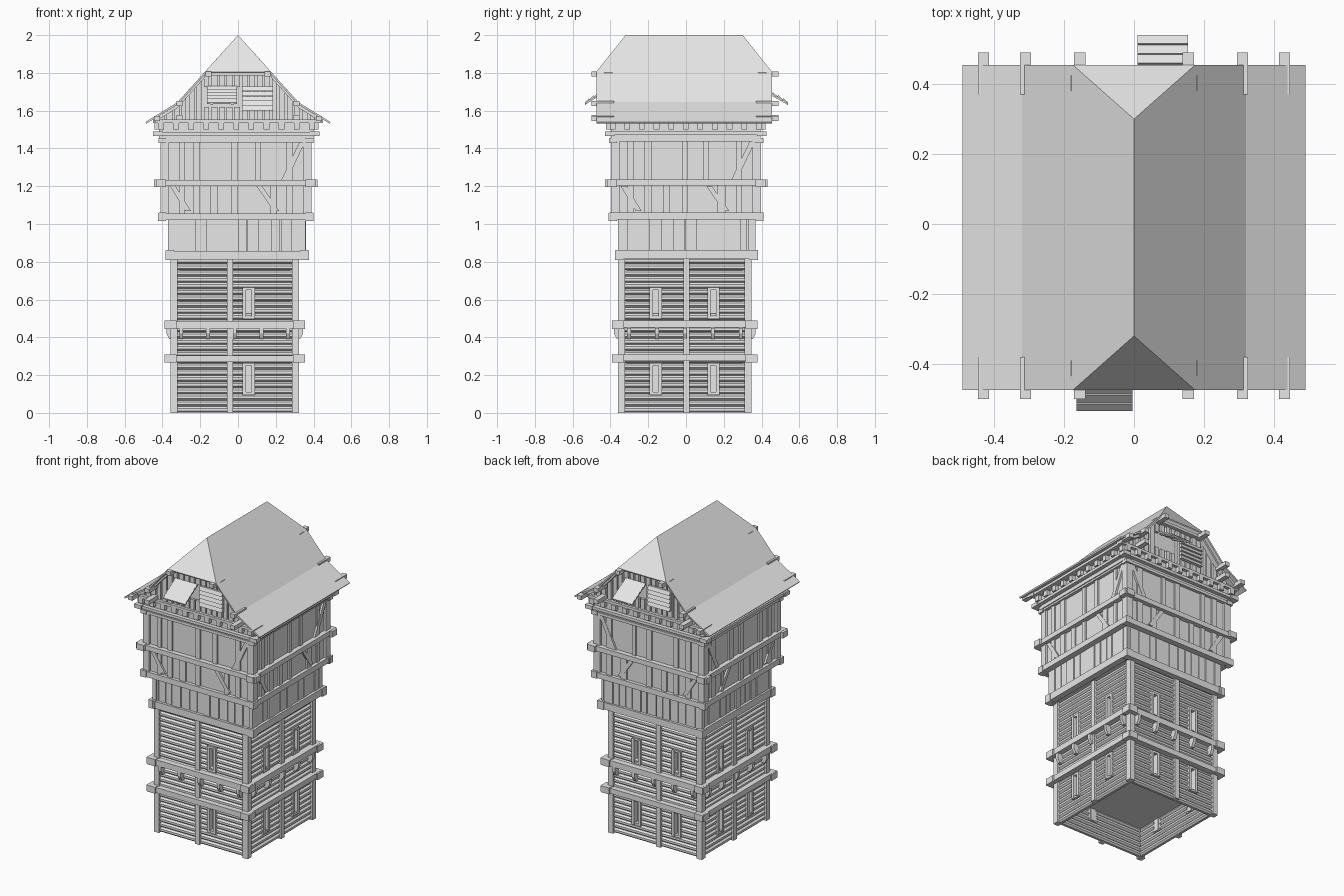
import bpy, bmesh, math, random

if "Cube" in bpy.data.objects:
    bpy.data.objects.remove(bpy.data.objects["Cube"])

random.seed(4)
grey = bpy.data.materials.new("weathered grey")
grey.diffuse_color = (0.8, 0.8, 0.8, 1)
grey.use_nodes = True
grey.node_tree.nodes["Principled BSDF"].inputs["Base Color"].default_value = grey.diffuse_color
SIDES = ("front", "right", "back", "left")
meshes = {}


def part(name):
    return meshes.setdefault(name, bmesh.new())


def prism(bm, a, b):
    """Solid between two matching loops."""
    va, vb = [bm.verts.new(p) for p in a], [bm.verts.new(p) for p in b]
    bm.faces.new(va)
    bm.faces.new(vb[::-1])
    n = len(va)
    for i in range(n):
        bm.faces.new((va[i], vb[i], vb[(i + 1) % n], va[(i + 1) % n]))


def place(rect, side, u, d, z):
    """u runs along a wall, d is the distance outward from it."""
    x0, x1, y0, y1 = rect
    return {"front": (u, y0 - d, z), "back": (u, y1 + d, z),
            "right": (x1 + d, u, z), "left": (x0 - d, u, z)}[side]


def panel(name, rect, side, pts, d0, d1):
    prism(part(name), [place(rect, side, u, d0, z) for u, z in pts],
          [place(rect, side, u, d1, z) for u, z in pts])


def block(name, rect, side, u0, u1, z0, z1, d0, d1):
    panel(name, rect, side, [(u0, z0), (u1, z0), (u1, z1), (u0, z1)], d0, d1)


def sweep(name, rect, side, profile, u0, u1):
    prism(part(name), [place(rect, side, u0, d, z) for d, z in profile],
          [place(rect, side, u1, d, z) for d, z in profile])


def span(rect, side):
    return rect[:2] if side in ("front", "back") else rect[2:]


def core(name, rect, z0, z1, inset):
    block(name, rect, "front", rect[0] + inset, rect[1] - inset, z0, z1,
          -inset, inset - (rect[3] - rect[2]))


def ring(name, rect, z0, z1, out, ext):
    """Four crossing beams with projecting ends."""
    for s in SIDES:
        a, b = span(rect, s)
        lift = 0.004 if s in ("left", "right") else 0
        block(name, rect, s, a - ext, b + ext, z0 + lift, z1 + lift, -0.03, out)
        for e in (a - ext, b + ext - 0.03):
            block(name, rect, s, e, e + 0.03, z0 - 0.003, z1 + 0.003, -0.03, out + 0.005)


# Lower log storeys: corner posts, middle posts, logs and slit windows
body = (-0.355, 0.32, -0.357, 0.345)
windows = {"front": [0.057], "right": [-0.16, 0.145],
           "back": [-0.17, 0.12], "left": [-0.16, 0.145]}
core("inner_core", body, 0.18, 0.84, 0.045)
for s in SIDES:
    a, b = span(body, s)
    mid = (a + b) / 2 - (0.025 if s in ("front", "back") else -0.008)
    for e0, e1 in ((a, a + 0.035), (b - 0.035, b), (mid - 0.016, mid + 0.016)):
        block("wall_posts", body, s, e0, e1, 0, 0.82, -0.035, 0.002)
    for i in range(25):
        zc = 0.017 + i * 0.0328
        cuts = [a + 0.02]
        if 0.11 < zc < 0.25 or 0.51 < zc < 0.65:
            for w in windows[s]:
                cuts += [w - 0.018, w + 0.018]
        cuts.append(b - 0.02)
        loop = [(-0.028 + 0.02 * math.cos(t), zc + 0.0175 * math.sin(t))
                for t in [math.pi * (k + 0.5) / 4 for k in range(8)]]
        for u0, u1 in zip(cuts[::2], cuts[1::2]):
            sweep("wall_logs", body, s, loop, u0, u1)
    for w in windows[s]:
        for z0 in (0.1, 0.5):
            for k in (-1, 1):
                block("window_frames", body, s, w + k * 0.023 - 0.009, w + k * 0.023 + 0.009,
                      z0, z0 + 0.16, -0.045, 0)
            for z in (z0 - 0.004, z0 + 0.15):
                block("window_frames", body, s, w - 0.032, w + 0.032, z, z + 0.014, -0.045, -0.003)
            block("window_panels", body, s, w - 0.018, w + 0.018, z0, z0 + 0.16, -0.05, -0.035)
    # Small hanging brackets beneath the upper belt
    for k in range(5):
        u = a + 0.055 + k * (b - a - 0.11) / 4
        wedge = [(-0.02, 0.45), (0.024, 0.45), (0.024, 0.42), (0.008, 0.39), (-0.02, 0.39)]
        sweep("belt_brackets", body, s, wedge, u - 0.01, u + 0.01)
ring("lower_belt_beams", body, 0.27, 0.305, 0.025, 0.034)
ring("lower_belt_beams", body, 0.448, 0.486, 0.025, 0.034)


def planks(name, rect, z0, z1, width, gap, depth):
    """Irregular upright boards around a storey."""
    for s in SIDES:
        u, end = span(rect, s)
        while u < end - 0.01:
            w = min(width * random.uniform(0.75, 1.25), end - u)
            block(name, rect, s, u, u + w - gap, z0, z1, -0.03, depth * random.uniform(-1, 0))
            u += w


# First jettied storey
skirt = (-0.37, 0.36, -0.36, 0.367)
core("skirt_wall", skirt, 0.83, 1.04, 0.012)
planks("skirt_planks", skirt, 0.85, 1.03, 0.055, 0.005, 0.008)
ring("skirt_beams", skirt, 0.812, 0.858, 0.01, 0.014)

# Timber-framed upper storey
upper = (-0.41, 0.388, -0.396, 0.398)
core("upper_wall", upper, 1.03, 1.55, 0.014)
for s in SIDES:
    a, b = span(upper, s)
    for e0, e1 in ((a, a + 0.045), (b - 0.045, b)):
        block("upper_corner_posts", upper, s, e0, e1, 1.04, 1.45, -0.04, 0)
    for f in (0.14, 0.25, 0.36, 0.5, 0.64, 0.74, 0.86):
        u = a + f * (b - a) + random.uniform(-0.008, 0.008)
        w = random.uniform(0.012, 0.022)
        if f not in (0.36, 0.74):
            block("upper_studs", upper, s, u - w, u + w, 1.22, 1.45, -0.03, -0.004)
        if f != 0.64:
            block("upper_studs", upper, s, u - w, u + w, 1.04, 1.22, -0.03, -0.004)
    for u, v, z0, z1 in ((b - 0.16, b - 0.06, 1.23, 1.44), (b - 0.29, b - 0.2, 1.2, 1.07),
                         (a + 0.05, a + 0.13, 1.2, 1.07)):
        panel("upper_braces", upper, s, [(u, z0), (u + 0.03, z0), (v + 0.03, z1), (v, z1)],
              -0.03, -0.002)
ring("upper_beams", upper, 1.02, 1.056, 0.008, 0.012)
ring("upper_beams", upper, 1.2, 1.232, 0.018, 0.034)
ring("upper_beams", upper, 1.432, 1.45, 0.006, 0.01)

# Eaves: stacked plates, joist ends and attic floor
eaves = (-0.428, 0.41, -0.408, 0.405)
core("eaves_wall", eaves, 1.448, 1.545, 0.01)
ring("eaves_beams", eaves, 1.468, 1.486, 0.015, 0.022)
for s in SIDES:
    a, b = span(eaves, s)
    for k in range(11):
        u = a + 0.02 + k * (b - a - 0.04) / 10
        block("joist_ends", eaves, s, u - 0.015, u + 0.015, 1.5, 1.535, -0.03, 0.015)
attic = (-0.445, 0.445, -0.425, 0.415)
core("attic_floor", attic, 1.535, 1.552, 0)

# Half-hipped roof with a kicked-out lower slope
EAVE, KINK, HIP = 0.49, 0.32, 0.175


def roof_z(x):
    x = abs(x)
    return 2 - 1.11 * x if x < KINK else 1.645 - (x - KINK) * 0.105 / 0.17


bm = part("roof")
rim = {}
for e, y, ry in ((0, -0.475, -0.32), (1, 0.455, 0.30)):
    for s in (-1, 1):
        rim[e, s] = [bm.verts.new((s * x, y, roof_z(x))) for x in (HIP, KINK, EAVE)]
    rim[e] = bm.verts.new((0, ry, 2))
    bm.faces.new((rim[e], rim[e, -1][0], rim[e, 1][0]))
for s in (-1, 1):
    f, b = rim[0, s], rim[1, s]
    bm.faces.new((rim[0], f[0], f[1], b[1], b[0], rim[1]))
    bm.faces.new((f[1], f[2], b[2], b[1]))

# Boarded gables with shutters, rafters and purlin ends
gable = (-0.42, 0.42, -0.41, 0.40)


def under(x):
    return min(roof_z(x), 1.812) - 0.014


for s, k in (("front", 1), ("back", -1)):
    outline = [(-0.43, 1.55), (0.43, 1.55)] + [(x, under(x)) for x in
               (0.43, KINK, HIP, -HIP, -KINK, -0.43)]
    panel("gable_wall", gable, s, outline, -0.04, -0.015)
    open_u = (-0.165, -0.005) if k == 1 else (0.01, 0.155)
    shut_u = (0.02, 0.185) if k == 1 else (-0.175, -0.015)
    for i in range(21):
        u0 = -0.42 + i * 0.04
        u1 = u0 + random.uniform(0.024, 0.033)
        d = random.uniform(-0.003, 0.003)
        if u1 > open_u[0] and u0 < open_u[1]:
            block("gable_boards", gable, s, u0, u1, 1.55, 1.62, -0.02, d)
            panel("gable_boards", gable, s, [(u0, 1.725), (u1, 1.725), (u1, under(u1)),
                                             (u0, under(u0))], -0.02, d)
        else:
            panel("gable_boards", gable, s, [(u0, 1.55), (u1, 1.55), (u1, under(u1)),
                                             (u0, under(u0))], -0.02, d)
    # Closed shutter of five slats
    for i in range(5):
        z = 1.6 + i * 0.026
        sweep("closed_shutters", gable, s, [(0, z), (0.022, z), (0.012, z + 0.024),
                                            (0, z + 0.024)], *shut_u)
    # Propped-open shutter of overlapping slats
    reach = 0.125 if k == 1 else 0.14
    for i in range(5):
        d, z = reach * i / 5, 1.722 - 0.016 * i
        sweep("open_shutters", gable, s, [(d, z), (d + reach / 5 - 0.002, z - 0.022),
              (d + reach / 5, z - 0.014), (d + 0.004, z + 0.008)], *open_u)
    for u in (open_u[0] + 0.02, open_u[1] - 0.032):
        sweep("shutter_battens", gable, s, [(0, 1.71), (reach, 1.63), (reach, 1.642),
                                            (0, 1.722)], u, u + 0.012)
    # Rafters along the verge
    for m in (-1, 1):
        for x0, x1 in ((0.45, KINK), (KINK, HIP)):
            panel("verge_rafters", gable, s, [(m * x, roof_z(x) - h) for x, h in
                  ((x0, 0.03), (x1, 0.03), (x1, 0.012), (x0, 0.012))], -0.02, 0.03)
    block("collar_beam", gable, s, -0.18, 0.18, 1.785, 1.802, -0.02, 0.025)
    for x, z in ((0.155, 1.795), (0.31, 1.64), (0.43, 1.56), (0.31, 1.565)):
        for m in (-1, 1):
            block("purlin_ends", gable, s, m * x - 0.016, m * x + 0.016, z - 0.015, z + 0.012,
                  -0.03, 0.09)

# Turn every part into an object
for name, bm in meshes.items():
    bmesh.ops.recalc_face_normals(bm, faces=bm.faces)
    me = bpy.data.meshes.new(name)
    bm.to_mesh(me)
    bm.free()
    me.materials.append(grey)
    ob = bpy.data.objects.new(name, me)
    bpy.context.collection.objects.link(ob)
    if name == "roof":
        thick = ob.modifiers.new("thickness", "SOLIDIFY")
        thick.thickness = 0.01
        thick.offset = -1
